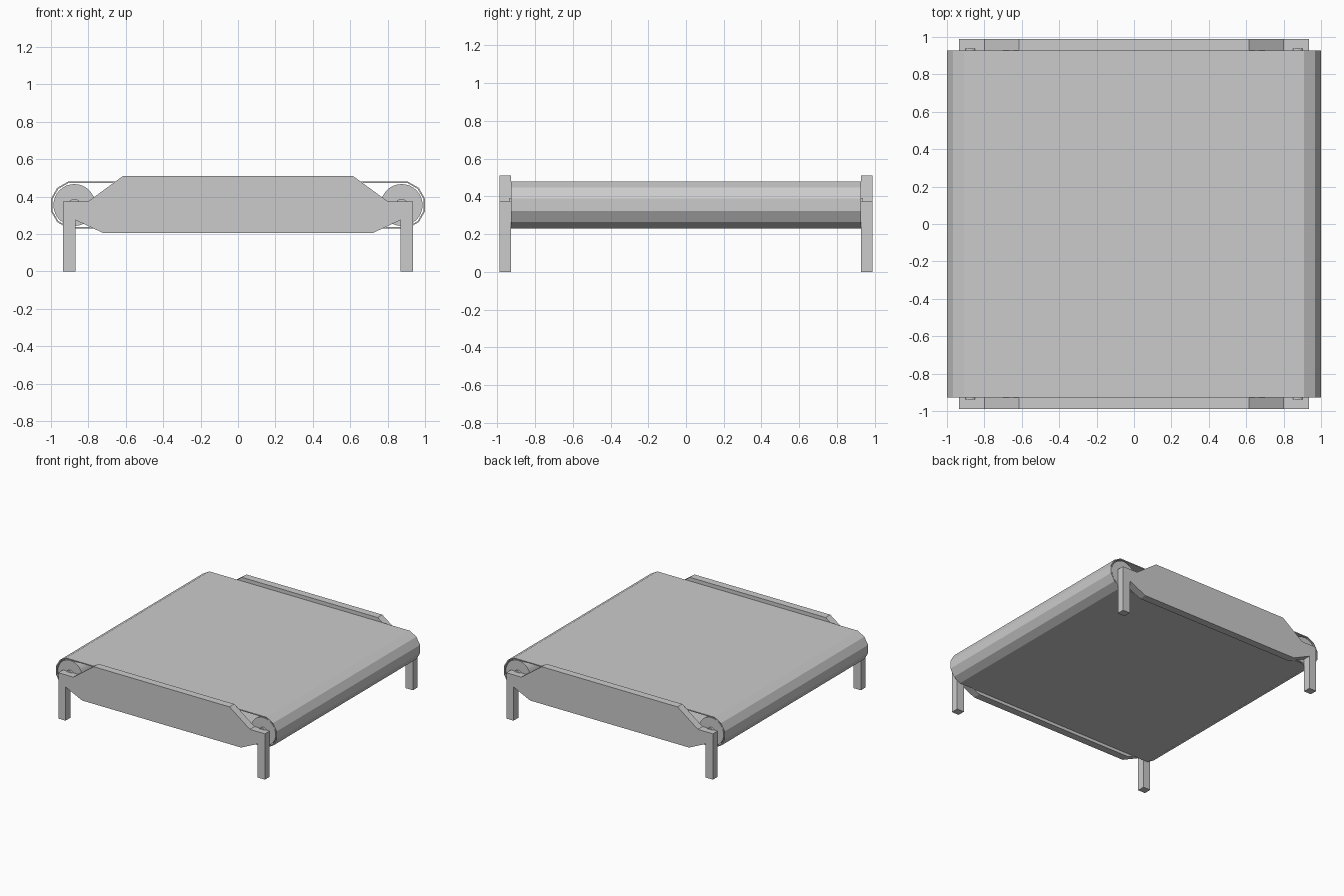
import bpy, bmesh, math
from mathutils import Matrix

cube = bpy.data.objects.get("Cube")
if cube:
    bpy.data.objects.remove(cube, do_unlink=True)

grey = bpy.data.materials.new("light_grey")
grey.use_nodes = True
colour = (0.6, 0.6, 0.6, 1)
grey.diffuse_color = colour
grey.node_tree.nodes["Principled BSDF"].inputs["Base Color"].default_value = colour


def add_object(name, bm):
    bmesh.ops.recalc_face_normals(bm, faces=bm.faces)
    mesh = bpy.data.meshes.new(name)
    bm.to_mesh(mesh)
    bm.free()
    mesh.materials.append(grey)
    obj = bpy.data.objects.new(name, mesh)
    bpy.context.collection.objects.link(obj)
    return obj


def mirrored(half):
    """Close a right-hand profile with its reflection in x."""
    return half + [(-x, z) for x, z in reversed(half)]


def side_panel(name, outline, y0, y1):
    bm = bmesh.new()
    face = bm.faces.new([bm.verts.new((x, y0, z)) for x, z in outline])
    new = bmesh.ops.extrude_face_region(bm, geom=[face])["geom"]
    verts = [v for v in new if isinstance(v, bmesh.types.BMVert)]
    bmesh.ops.translate(bm, verts=verts, vec=(0, y1 - y0, 0))
    add_object(name, bm)


def cylinder(name, x, y, z, radius, length, sides):
    bm = bmesh.new()
    matrix = Matrix.Translation((x, y, z)) @ Matrix.Rotation(math.pi / 2, 4, "X")
    bmesh.ops.create_cone(bm, cap_ends=True, segments=sides, radius1=radius,
                          radius2=radius, depth=length, matrix=matrix)
    obj = add_object(name, bm)
    bpy.ops.object.select_all(action="DESELECT")
    obj.select_set(True)
    bpy.context.view_layer.objects.active = obj
    bpy.ops.object.shade_smooth_by_angle(angle=math.radians(35))


AXIS_X, AXIS_Z, HALF_WIDTH = 0.875, 0.355, 0.927

# Side panels, each with two legs
panel = mirrored([(0.615, 0.51), (0.8, 0.375), (0.935, 0.375), (0.935, 0),
                  (0.87, 0), (0.87, 0.275), (0.72, 0.205)])
side_panel("front_side_panel", panel, -0.988, HALF_WIDTH * -1)
side_panel("back_side_panel", panel, HALF_WIDTH, 0.988)

# Belt: a hollow loop with faceted ends
half_belt = []
for i in range(6):
    a = math.radians(75 - 30 * i)
    half_belt.append((AXIS_X + 0.1294 * math.cos(a), AXIS_Z + 0.1294 * math.sin(a)))
loop = mirrored(half_belt)
bm = bmesh.new()
front = [bm.verts.new((x, -HALF_WIDTH, z)) for x, z in loop]
back = [bm.verts.new((x, HALF_WIDTH, z)) for x, z in loop]
for i in range(len(loop)):
    j = (i + 1) % len(loop)
    bm.faces.new((front[i], front[j], back[j], back[i]))
belt = add_object("belt", bm)
shell = belt.modifiers.new("thickness", "SOLIDIFY")
shell.thickness = 0.008
shell.offset = -1

# Rollers and their axles
for side, x in (("left", AXIS_X), ("right", -AXIS_X)):
    cylinder(side + "_roller", x, 0, AXIS_Z, 0.112, HALF_WIDTH * 2 - 0.01, 32)
    cylinder(side + "_axle", x, 0, AXIS_Z, 0.033, HALF_WIDTH * 2 + 0.02, 16)
